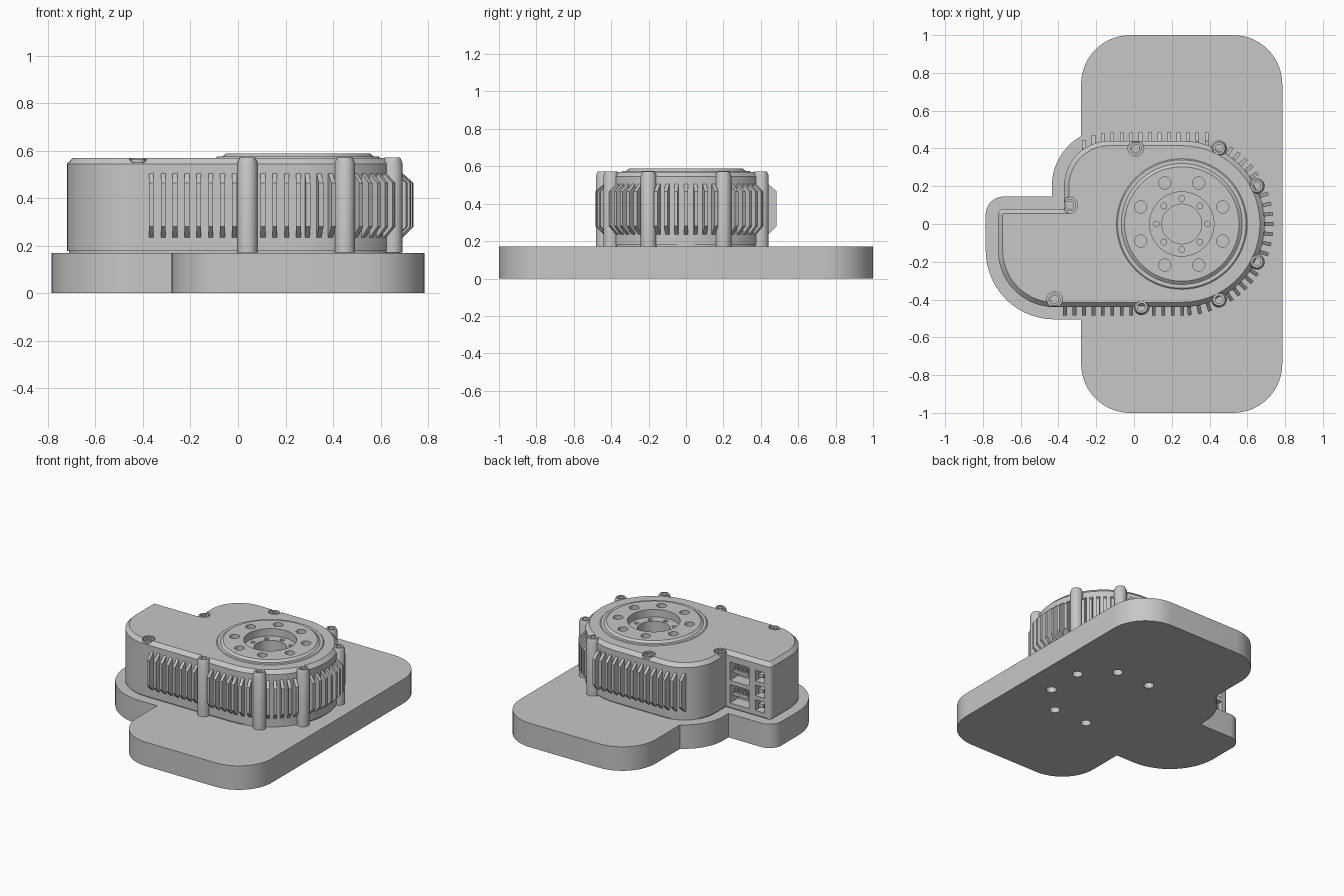
import bpy, bmesh, math
from mathutils import Vector, Matrix

cube = bpy.data.objects.get("Cube")
if cube:
    bpy.data.objects.remove(cube)

metal = bpy.data.materials.new("grey_metal")
metal.use_nodes = True
metal.diffuse_color = (0.57, 0.57, 0.57, 1)
metal.node_tree.nodes["Principled BSDF"].inputs["Base Color"].default_value = (0.57, 0.57, 0.57, 1)

HUB = Vector((0.253, 0))


def make(name, bm):
    bmesh.ops.remove_doubles(bm, verts=bm.verts, dist=1e-5)
    bmesh.ops.recalc_face_normals(bm, faces=bm.faces)
    mesh = bpy.data.meshes.new(name)
    bm.to_mesh(mesh)
    bm.free()
    mesh.materials.append(metal)
    obj = bpy.data.objects.new(name, mesh)
    bpy.context.collection.objects.link(obj)
    return obj


def rounded(corners, steps=14):
    """Counter-clockwise outline from (x, y, corner radius)."""
    pts = []
    for i, (x, y, r) in enumerate(corners):
        p = Vector((x, y))
        a = (Vector(corners[i - 1][:2]) - p).normalized()
        b = (Vector(corners[(i + 1) % len(corners)][:2]) - p).normalized()
        if not r:
            pts.append(p)
            continue
        c = p + (a + b) * r          # all corners are square
        for k in range(steps + 1):
            t = k / steps * math.pi / 2
            q = c - b * r * math.cos(t) - a * r * math.sin(t)
            if not pts or (q - pts[-1]).length > 1e-4:
                pts.append(q)
    return pts


def inset(pts, d):
    out = []
    for i, p in enumerate(pts):
        e = (p - pts[i - 1]).normalized()
        f = (pts[(i + 1) % len(pts)] - p).normalized()
        n, m = Vector((-e.y, e.x)), Vector((-f.y, f.x))
        out.append(p + (n + m) * d / (1 + n.dot(m)))
    return out


def prism(name, pts, levels):
    """Stack of outlines from (z, inset), capped at both ends."""
    bm = bmesh.new()
    rings = [[bm.verts.new((*q, z)) for q in inset(pts, d)] for z, d in levels]
    for lo, hi in zip(rings, rings[1:]):
        for i in range(len(pts)):
            bm.faces.new((lo[i - 1], lo[i], hi[i], hi[i - 1]))
    bm.faces.new(rings[0][::-1])
    bm.faces.new(rings[-1])
    return make(name, bm)


def add_lathe(bm, profile, centre, steps=32):
    vs = [bm.verts.new((centre[0] + r, centre[1], z)) for r, z in profile]
    es = [bm.edges.new(pair) for pair in zip(vs, vs[1:])]
    bmesh.ops.spin(bm, geom=vs + es, cent=(*centre, 0), axis=(0, 0, 1),
                   angle=math.tau, steps=steps, use_duplicate=False)


def add_cylinder(bm, centre, r, z0, z1, steps=24):
    add_lathe(bm, [(0, z0), (r, z0), (r, z1), (0, z1)], centre, steps)


def add_box(bm, lo, hi):
    lo, hi = Vector(lo), Vector(hi)
    mat = Matrix.Translation((lo + hi) / 2) @ Matrix.Diagonal((*(hi - lo), 1))
    bmesh.ops.create_cube(bm, size=1, matrix=mat)


def boolean(target, tool, operation="DIFFERENCE"):
    mod = target.modifiers.new("cut", "BOOLEAN")
    mod.operation, mod.solver, mod.object = operation, "EXACT", tool
    # Use the simpler solver if the exact one returns nothing
    graph = bpy.context.evaluated_depsgraph_get()
    if not len(target.evaluated_get(graph).data.polygons):
        mod.solver = "FLOAT"
    bpy.context.view_layer.objects.active = target
    bpy.ops.object.modifier_apply(modifier=mod.name)
    bpy.data.objects.remove(tool)


def ring(radius, count=8, offset=0.0):
    for k in range(count):
        a = math.tau * k / count + math.radians(offset)
        yield HUB + radius * Vector((math.cos(a), math.sin(a)))


body = rounded([(-0.72, -0.44, 0.30), (0.692, -0.44, 0.44), (0.692, 0.44, 0.44),
                (-0.37, 0.44, 0.24), (-0.37, 0.08, 0), (-0.72, 0.08, 0.03)])

# Base plate: long rounded slab joined with an enlarged body outline
slab = rounded([(-0.28, -1, 0.26), (0.785, -1, 0.26), (0.785, 1, 0.26), (-0.28, 1, 0.26)])
base = prism("base_plate", slab, [(0, 0), (0.17, 0)])
boolean(base, prism("lobe", body, [(0, -0.065), (0.17, -0.065)]), "UNION")
bm = bmesh.new()
for p in ring(0.34, offset=22.5):
    if p.x > 0:
        add_cylinder(bm, p + Vector((0.018, 0)), 0.033, -0.05, 0.1)
boolean(base, make("mount_holes", bm))

# Housing with chamfered lid, bored for the hub
housing = prism("housing", body, [(0.165, 0.008), (0.178, 0.008), (0.178, 0),
                                  (0.545, 0), (0.57, 0.025)])
pockets = [(-0.42, -0.40), (-0.34, 0.10), (0.01, 0.40)]
bm = bmesh.new()
add_cylinder(bm, HUB, 0.335, 0.41, 0.7, 64)
for p in pockets:
    add_cylinder(bm, p, 0.042, 0.55, 0.7)
boolean(housing, make("lid_bores", bm))

# Connector sockets in the back of the side lobe
sockets = [(-0.55, -0.40, z, z + 0.13) for z in (0.21, 0.37)]
sockets += [(-0.67, -0.60, z, z + 0.075) for z in (0.21, 0.315, 0.42)]
bm = bmesh.new()
for x0, x1, z0, z1 in sockets:
    add_box(bm, (x0, -0.01, z0), (x1, 0.2, z1))
boolean(housing, make("socket_cutter", bm))

bm = bmesh.new()
for x0, x1, z0, z1 in sockets:
    mid = (z0 + z1) / 2
    add_box(bm, (x0 + 0.015, -0.02, mid - 0.012), (x1 - 0.015, 0.065, mid + 0.012))
    if x1 - x0 > 0.1:
        for k in range(5):
            x = x0 + 0.025 + k * 0.025
            add_box(bm, (x - 0.005, -0.02, mid + 0.01), (x + 0.005, 0.06, mid + 0.035))
make("connector_pins", bm)

# Output hub with stepped recess and bolt circles
bm = bmesh.new()
add_lathe(bm, [(0, 0.42), (0.105, 0.42), (0.105, 0.535), (0.17, 0.535), (0.17, 0.588),
               (0.303, 0.588), (0.32, 0.575), (0.34, 0.575), (0.352, 0.565),
               (0.33, 0.565), (0.33, 0.40), (0, 0.40)], HUB, 72)
hub = make("output_hub", bm)
bm = bmesh.new()
for p in ring(0.235, offset=22.5):
    add_cylinder(bm, p, 0.032, 0.54, 0.7)
for p in ring(0.135):
    add_cylinder(bm, p, 0.015, 0.51, 0.56, 16)
boolean(hub, make("hub_holes", bm))

# Screw columns on the wall and sunken screws in the lid
bm = bmesh.new()
for p in [(0.04, -0.44), (0.45, -0.40), (0.65, -0.20), (0.65, 0.20), (0.45, 0.40)]:
    add_lathe(bm, [(0, 0.55), (0.02, 0.55), (0.02, 0.572), (0.032, 0.572),
                   (0.042, 0.55), (0.042, 0.172), (0, 0.172)], p, 28)
make("screw_columns", bm)
bm = bmesh.new()
for p in pockets:
    add_lathe(bm, [(0, 0.552), (0.02, 0.552), (0.02, 0.565), (0.032, 0.565),
                   (0.032, 0.54), (0, 0.54)], p, 24)
make("lid_screws", bm)

# Cooling fins: tapered plates standing off the wall
spots = []
for k in range(14):
    x = -0.265 + k * 0.05
    y = 0.2 + math.sqrt(0.24 ** 2 - min(x + 0.13, 0) ** 2)
    spots.append((x, y, 90))
spots += [(-0.365 + k * 0.05, -0.44, -90) for k in range(8)]
spots += [(0.105 + k * 0.05, -0.44, -90) for k in range(4)]
angles = [-19.5 + 6.5 * k for k in range(7)]
angles += [s * (34 + 5.7 * k) for s in (-1, 1) for k in range(5)]
angles += [-72, -78.5, -85]
for a in angles:
    t = math.radians(a)
    spots.append((HUB.x + 0.44 * math.cos(t), 0.44 * math.sin(t), a))

bm = bmesh.new()
profile = [(-0.03, 0.235), (0, 0.235), (0.045, 0.28), (0.045, 0.465), (0, 0.505), (-0.03, 0.505)]
for x, y, a in spots:
    place = Matrix.Translation((x, y, 0)) @ Matrix.Rotation(math.radians(a), 4, "Z")
    sides = [[bm.verts.new(place @ Vector((d, w, z))) for d, z in profile] for w in (-0.01, 0.01)]
    bm.faces.new(sides[0])
    bm.faces.new(sides[1][::-1])
    for i in range(len(profile)):
        bm.faces.new((sides[0][i - 1], sides[0][i], sides[1][i], sides[1][i - 1]))
make("cooling_fins", bm)

# Smooth round walls, keep hard edges
bpy.ops.object.select_all(action="DESELECT")
for obj in bpy.context.collection.objects:
    if obj.type == "MESH" and metal.name in obj.data.materials:
        obj.select_set(True)
        bpy.context.view_layer.objects.active = obj
bpy.ops.object.shade_smooth_by_angle(angle=math.radians(30))
